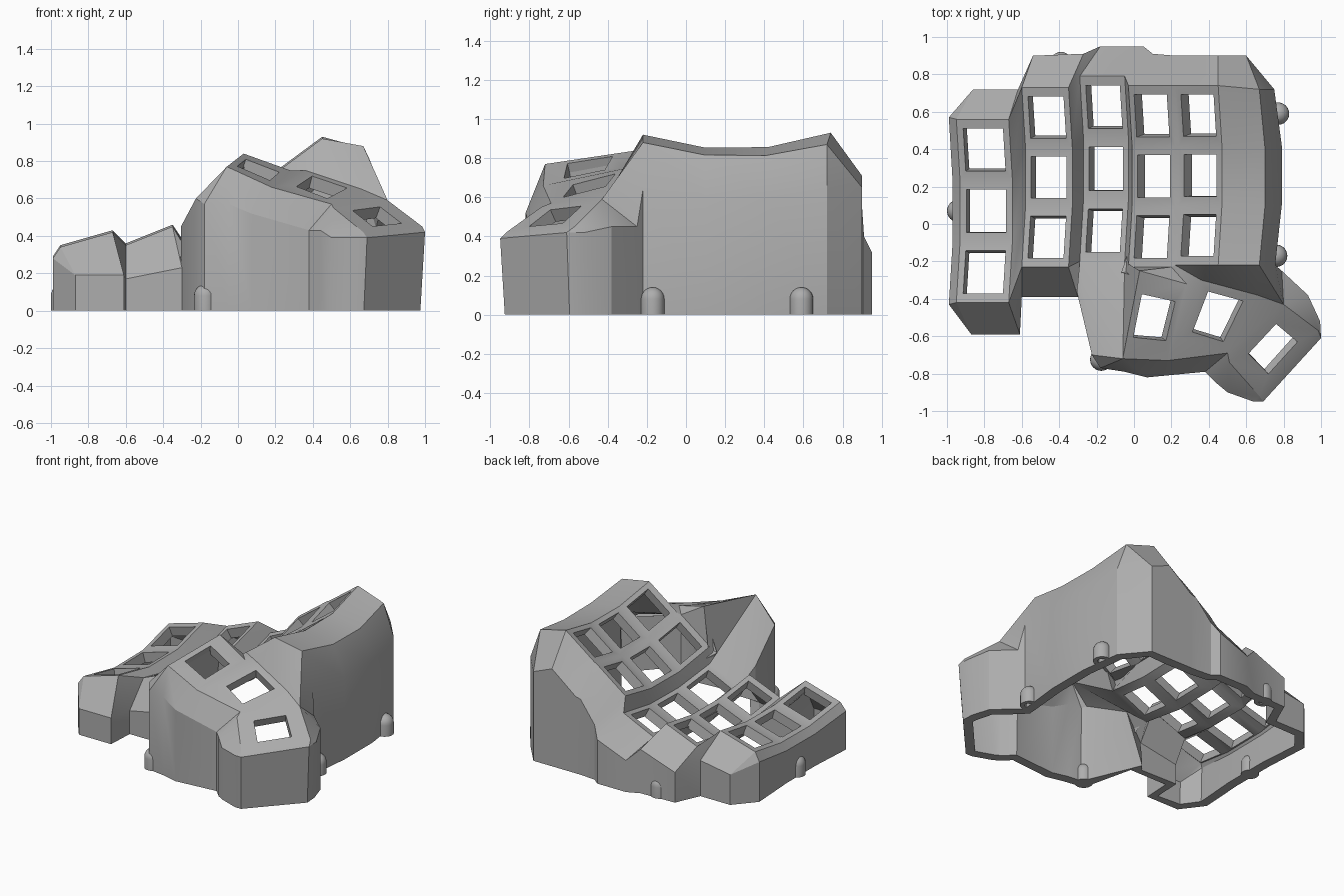
import bpy, bmesh, math
from mathutils import Vector

if "Cube" in bpy.data.objects:
    bpy.data.objects.remove(bpy.data.objects["Cube"])

grey = bpy.data.materials.new("plain grey")
grey.use_nodes = True
colour = (0.42, 0.42, 0.42, 1)
grey.diffuse_color = colour
grey.node_tree.nodes["Principled BSDF"].inputs["Base Color"].default_value = colour


def finish(bm, name):
    mesh = bpy.data.meshes.new(name)
    bm.to_mesh(mesh)
    bm.free()
    mesh.materials.append(grey)
    ob = bpy.data.objects.new(name, mesh)
    bpy.context.collection.objects.link(ob)
    bpy.ops.object.select_all(action="DESELECT")
    bpy.context.view_layer.objects.active = ob
    ob.select_set(True)
    return ob


bm = bmesh.new()


def vert(x, y, z):
    return bm.verts.new((x, y, z))


def plate(a, b, c, d, mu, mv):
    """Four-sided frame around a key opening; a-b and d-c run along u."""
    def at(u, v):
        return a.co.lerp(b.co, u).lerp(d.co.lerp(c.co, u), v)
    outer = [a, b, c, d]
    inner = [bm.verts.new(at(u, v)) for u, v in
             ((mu, mv), (1 - mu, mv), (1 - mu, 1 - mv), (mu, 1 - mv))]
    for i in range(4):
        j = (i + 1) % 4
        bm.faces.new((outer[i], outer[j], inner[j], inner[i]))


def line(x, y0, y1, z0, z1, sag, bow=0.02):
    """Four points front to back, dipping in the middle rows."""
    pts = []
    for i in range(4):
        t = i / 3
        mid = 1 if i in (1, 2) else 0
        pts.append(vert(x + bow * mid, y0 + (y1 - y0) * t, z0 + (z1 - z0) * t - sag * mid))
    return pts


def bridge(p, q):
    for i in range(3):
        bm.faces.new((p[i], q[i], q[i + 1], p[i + 1]))


# Finger columns: left x, right x, front y, back y, left z, right z, back rise, sag
columns = []
for xl, xr, y0, y1, zl, zr, rise, sag in (
        (-.95, -.67, -.42, .56, .34, .42, .01, .06),
        (-.60, -.35, -.23, .73, .35, .45, .01, .06),
        (-.29, -.05, -.20, .79, .35, .46, .02, .06),
        (-.03, .20, -.23, .74, .57, .74, .01, .07),
        (.22, .45, -.22, .74, .75, .92, .01, .07)):
    l = line(xl, y0, y1, zl, zl + rise, sag)
    r = line(xr, y0, y1, zr, zr + rise, sag)
    if columns:
        bridge(columns[-1][1], l)
    for i in range(3):
        plate(l[i], r[i], r[i + 1], l[i + 1], .12, .15)
    columns.append((l, r))
(PL, PR), (BL, BR), (CL, CR), (DL, DR), (EL, ER) = columns

# Side rim beyond the tallest column
W = line(.67, -.22, .72, .88, .87, .06, .03)
bridge(ER, W)

# Thumb cluster
t1bl, t1br = vert(.03, -.25, .84), vert(.28, -.32, .75)
t1fl, t1fr = vert(-.06, -.72, .77), vert(.18, -.73, .66)
t2bl, t2br = vert(.36, -.30, .75), vert(.66, -.38, .65)
t2fl, t2fr = vert(.25, -.61, .67), vert(.50, -.69, .57)
t3l, t3b = vert(.51, -.74, .55), vert(.80, -.43, .59)
t3f, t3r = vert(.67, -.92, .42), vert(.985, -.57, .45)
plate(t1fl, t1fr, t1br, t1bl, .14, .25)
plate(t2fl, t2fr, t2br, t2bl, .18, .15)
plate(t3f, t3r, t3b, t3l, .25, .18)

# Webs between the thumb plates, and from them to the finger columns
for f in ((t1fr, t2fl, t2bl, t1br), (t1fr, t2fr, t2fl), (t2fr, t3l, t3b, t2br),
          (CL[0], t1fl, CR[0]), (CR[0], t1fl, t1bl), (CR[0], t1bl, DL[0]),
          (DL[0], t1bl, DR[0]), (t1bl, t1br, DR[0]), (DR[0], t1br, EL[0]),
          (t1br, t2bl, EL[0]), (t2bl, ER[0], EL[0]), (t2bl, t2br, ER[0]),
          (t2br, W[0], ER[0]), (t2br, t3b, W[0])):
    bm.faces.new(f)

# Outer wall: rim vertex, drop to the shoulder, shoulder positions
rim = [
    (PL[0], .06, [(-.99, -.43)]),
    (PL[0], .15, [(-.87, -.59)]),
    (PR[0], .23, [(-.61, -.59)]),
    (BL[0], .18, [(-.60, -.39)]),
    (BR[0], .22, [(-.30, -.39)]),
    (CL[0], -.10, [(-.305, -.365)]),
    (t1fl, .17, [(-.225, -.70)]),
    (t1fl, .20, [(-.18, -.77), (-.05, -.79)]),
    (t1fr, .14, [(.07, -.82)]),
    (t2fr, .14, [(.38, -.79)]),
    (t3l, .12, [(.44, -.85)]),
    (t3f, .03, [(.50, -.90), (.64, -.95), (.69, -.95)]),
    (t3r, .03, [(1.0, -.61), (.995, -.52)]),
    (t3b, .14, [(.93, -.38), (.79, -.25)]),
    (W[0], .24, [(.755, -.22)]),
    (W[1], .22, [(.79, .10)]),
    (W[2], .22, [(.79, .42)]),
    (W[3], .22, [(.75, .72), (.60, .90)]),
    (ER[3], .22, [(.45, .90)]),
    (EL[3], .20, [(.26, .90)]),
    (DR[3], .20, [(.22, .90)]),
    (DL[3], .18, [(.10, .91)]),
    (CR[3], .16, [(.05, .95)]),
    (CL[3], .14, [(-.18, .95)]),
    (BR[3], .14, [(-.27, .91)]),
    (BL[3], .14, [(-.54, .90)]),
    (PR[3], .17, [(-.62, .72)]),
    (PL[3], .13, [(-.86, .72)]),
    (PL[3], .06, [(-.99, .57)]),
    (PL[2], .05, [(-.97, .23)]),
    (PL[1], .05, [(-.97, -.10)]),
]


def foot(x, y):
    """Floor position; the thumb end tapers in slightly."""
    k = .975 if x > .46 and y < -.5 else 1
    return vert(x * k, y * k, 0)


ring = [(v, vert(x, y, v.co.z - drop), foot(x, y))
        for v, drop, outs in rim for x, y in outs]
for i, (v, mid, base) in enumerate(ring):
    w, mid2, base2 = ring[(i + 1) % len(ring)]
    bm.faces.new((v, mid, mid2) if v is w else (v, mid, mid2, w))
    bm.faces.new((mid, base, base2, mid2))

bmesh.ops.recalc_face_normals(bm, faces=bm.faces)
if PL[0].link_faces[0].normal.z < 0:
    bmesh.ops.reverse_faces(bm, faces=bm.faces)
case = finish(bm, "keyboard_case")
solid = case.modifiers.new("thickness", "SOLIDIFY")
solid.thickness = .07
solid.offset = -1
bpy.ops.object.modifier_apply(modifier=solid.name)
for v in case.data.vertices:
    if v.co.z < .05:
        v.co.z = 0
bpy.ops.object.shade_smooth_by_angle(angle=math.radians(25))


# Domed screw posts with a hole underneath
def post(x, y, name):
    b = bmesh.new()
    r, h = .06, .08
    prof = [(0, h), (.03, h), (.03, 0), (r, 0)]
    prof += [(r * math.cos(a), h + r * math.sin(a))
             for a in (math.pi / 2 * k / 6 for k in range(7))]
    vs = [b.verts.new((px, 0, pz)) for px, pz in prof]
    es = [b.edges.new(p) for p in zip(vs, vs[1:])]
    bmesh.ops.spin(b, geom=vs + es, cent=(0, 0, 0), axis=(0, 0, 1),
                   angle=math.tau, steps=24, use_merge=True)
    bmesh.ops.remove_doubles(b, verts=b.verts, dist=.0005)
    bmesh.ops.recalc_face_normals(b, faces=b.faces)
    bmesh.ops.translate(b, verts=b.verts, vec=Vector((x, y, 0)))
    finish(b, name)
    bpy.ops.object.shade_smooth_by_angle(angle=math.radians(35))


for x, y, place in ((.77, .59, "side_back"), (.76, -.17, "side_front"),
                    (-.39, .86, "back"), (-.94, .07, "outer"),
                    (-.175, -.725, "thumb")):
    post(x, y, "screw_post_" + place)
